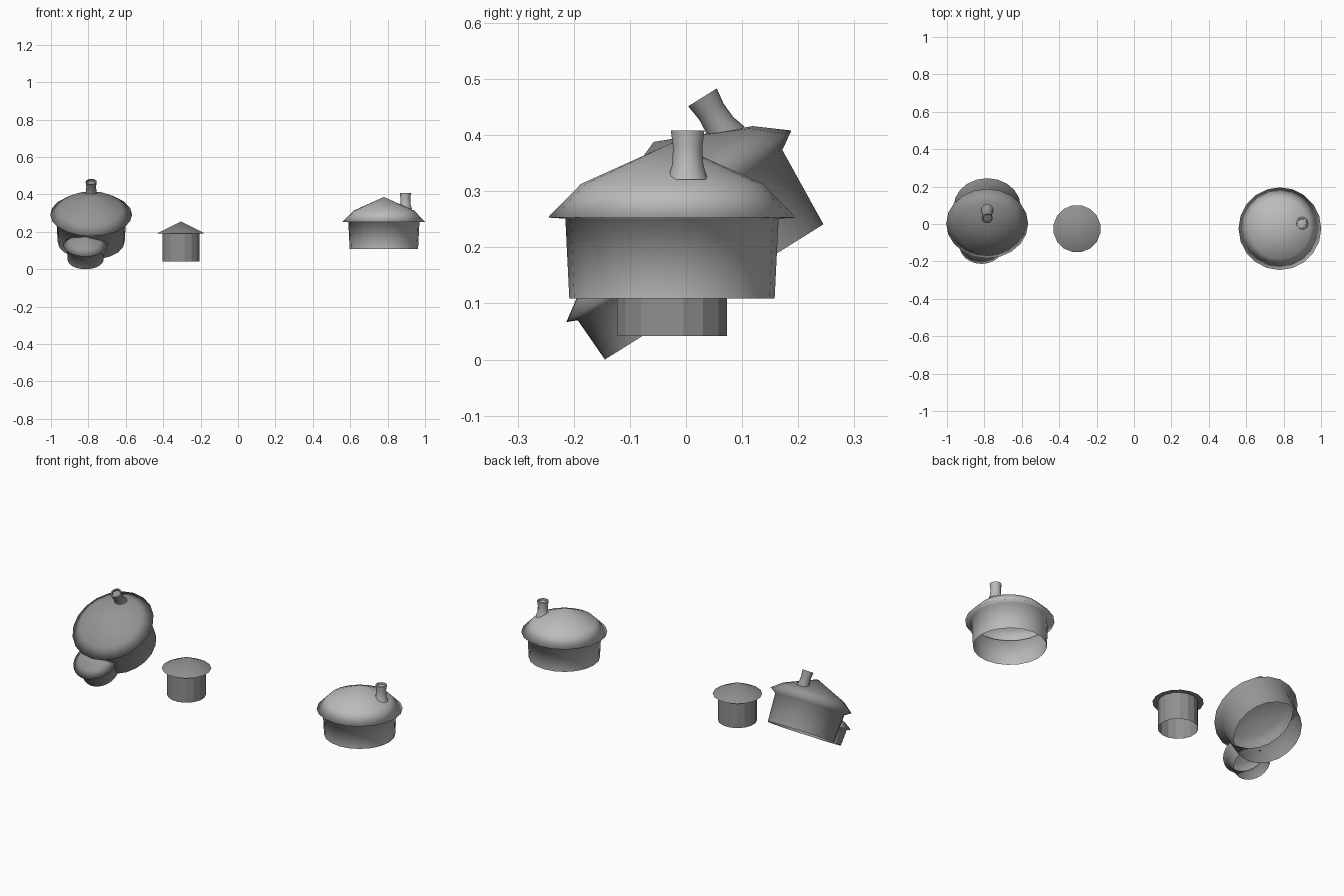
import bpy, bmesh
from math import radians, cos, sin, pi, hypot, sqrt
from mathutils import Matrix

if "Cube" in bpy.data.objects:
    bpy.data.objects.remove(bpy.data.objects["Cube"])


def grey(name, value):
    mat = bpy.data.materials.new(name)
    mat.diffuse_color = (value, value, value, 1)
    mat.use_nodes = True
    mat.node_tree.nodes["Principled BSDF"].inputs["Base Color"].default_value = mat.diffuse_color
    return mat


def lathe(name, profile, place, mat, centre=(0, 0, 0), sides=20, phase=0.0, angle=180,
          outside=None):
    """Spin a (radius, height) profile about z, then place it in the world.
    outside: radius as a function of height; anything within it is trimmed away."""
    bm = bmesh.new()
    rings = []
    for r, z in profile:
        if r == 0:
            rings.append([bm.verts.new((0, 0, z))])
        else:
            rings.append([bm.verts.new((r * cos(2 * pi * (i + phase) / sides),
                                        r * sin(2 * pi * (i + phase) / sides), z))
                          for i in range(sides)])
    for a, b in zip(rings, rings[1:]):
        for i in range(sides):
            j = (i + 1) % sides
            if len(b) == 1:
                bm.faces.new((a[i], a[j], b[0]))
            else:
                bm.faces.new((a[i], a[j], b[j], b[i]))
    bm.transform(Matrix.Translation(centre))
    if outside:
        inner = {v for v in bm.verts if hypot(v.co.x, v.co.y) < outside(v.co.z)}
        hidden = [f for f in bm.faces if all(v in inner for v in f.verts)]
        bmesh.ops.delete(bm, geom=hidden, context='FACES')
        for v in bm.verts:
            r = outside(v.co.z)
            if hypot(v.co.x, v.co.y) < r:
                v.co.y = -sqrt(r ** 2 - v.co.x ** 2)
    bm.transform(place)
    me = bpy.data.meshes.new(name)
    bm.to_mesh(me)
    bm.free()
    me.materials.append(mat)
    ob = bpy.data.objects.new(name, me)
    bpy.context.collection.objects.link(ob)
    if angle:
        bpy.ops.object.select_all(action='DESELECT')
        ob.select_set(True)
        bpy.context.view_layer.objects.active = ob
        bpy.ops.object.shade_smooth_by_angle(angle=radians(angle))
    return ob


def chimney(name, place, mat, centre, base, top):
    # slim neck with a small flared foot, wider lip and a shallow recess
    lathe(name, [(0.036, base), (0.028, base + 0.025), (0.026, top - 0.03),
                 (0.03, top), (0.023, top), (0.022, top - 0.008),
                 (0, top - 0.008)], place, mat, centre, sides=12, angle=60)


light, mid, dark = grey("light_grey", 0.5), grey("mid_grey", 0.3), grey("dark_grey", 0.28)

# large upright hut: softly shaded wall and overhanging roof, chimney
big = Matrix.Translation((0.78, -0.025, 0.253))
lathe("large_hut", [(0.183, -0.144), (0.19, -0.002), (0.221, 0), (0.162, 0.06), (0, 0.133)],
      big, light)
chimney("large_hut_chimney", big, light, (0.115, 0.028, 0), 0.068, 0.155)

# small plain hut: straight faceted wall and cone roof
small = Matrix.Translation((-0.305, -0.025, 0))
lathe("small_hut_wall", [(0.1, 0.042), (0.1, 0.192)], small, dark, sides=16, phase=0.5, angle=0)
lathe("small_hut_roof", [(0.1, 0.192), (0.127, 0.192), (0, 0.255)], small, dark,
      sides=16, phase=0.5, angle=30)

# tilted hut leaning forward, with a round side porch trimmed to its wall
tilt = Matrix.Translation((-0.785, 0.002, 0.292)) @ Matrix.Rotation(radians(32), 4, 'X')
lathe("tilted_hut", [(0.179, -0.172), (0.187, -0.021), (0.219, 0), (0.165, 0.043),
                     (0, 0.113)], tilt, mid)
chimney("tilted_hut_chimney", tilt, mid, (0, 0.116, 0), 0.05, 0.134)
lathe("porch", [(0.096, -0.17), (0.1, -0.085), (0.119, -0.077), (0.08, -0.05), (0.04, -0.037),
                (0, -0.025)], tilt, mid, (-0.03, -0.183, 0), sides=32,
      outside=lambda z: 0.1865 + (z + 0.021) * 0.053)
